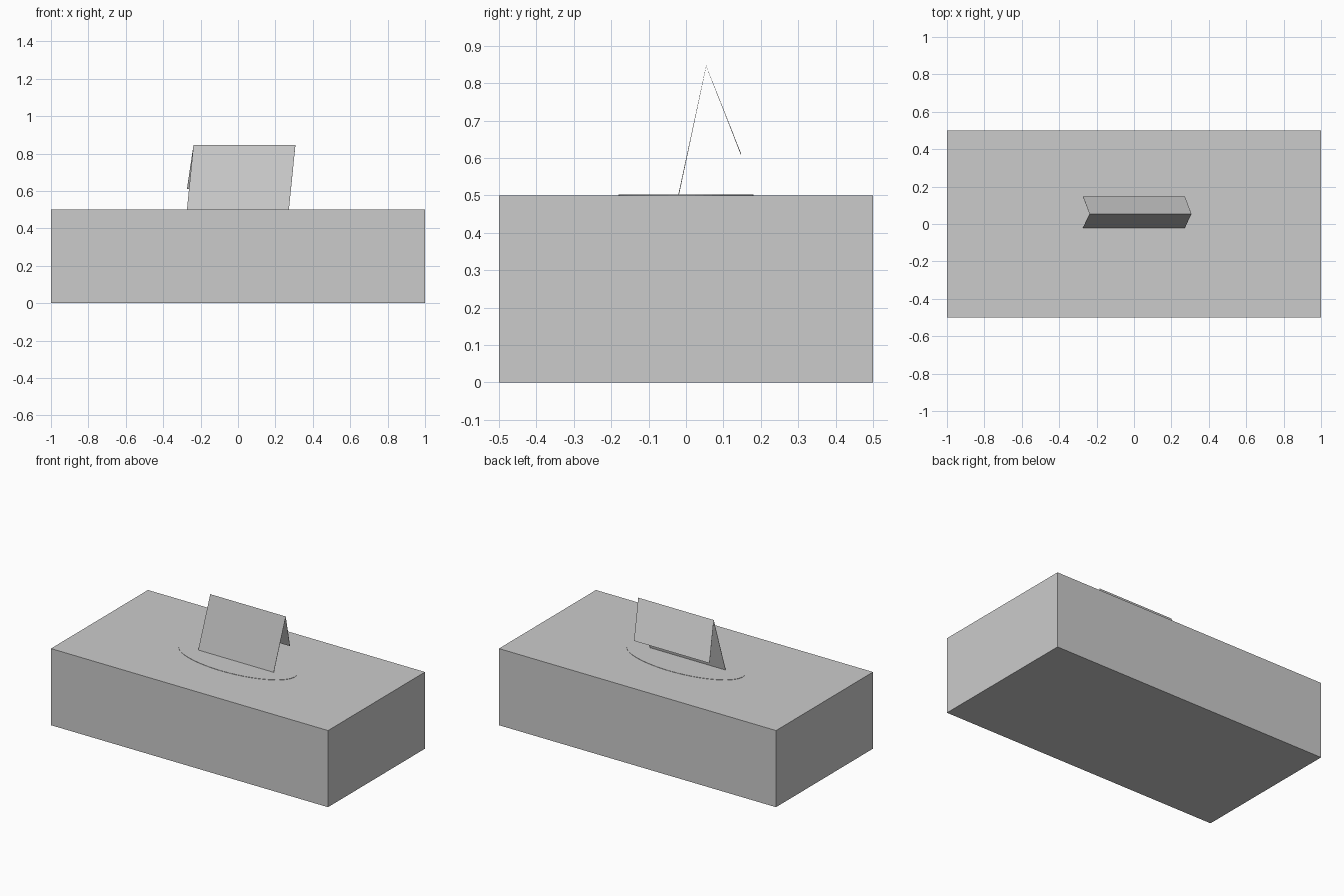
import bpy, bmesh
from mathutils import Matrix, Vector

cube = bpy.data.objects.get("Cube")
if cube:
    bpy.data.objects.remove(cube, do_unlink=True)

# One plain grey for the whole model
grey = bpy.data.materials.new("light_grey")
grey.use_nodes = True
colour = (0.6, 0.6, 0.6, 1)
grey.diffuse_color = colour
grey.node_tree.nodes["Principled BSDF"].inputs["Base Color"].default_value = colour


def add_part(name, bm):
    mesh = bpy.data.meshes.new(name)
    bm.to_mesh(mesh)
    bm.free()
    mesh.materials.append(grey)
    part = bpy.data.objects.new(name, mesh)
    bpy.context.collection.objects.link(part)
    return part


# Carton
bm = bmesh.new()
bmesh.ops.create_cube(bm, size=1, matrix=Matrix.Translation((0, 0, 0.25)) @ Matrix.Diagonal((2, 1, 0.5, 1)))
add_part("carton", bm)

# Thin oval around the opening
bm = bmesh.new()
bmesh.ops.create_cone(bm, cap_ends=True, segments=48, radius1=1, radius2=1, depth=1,
                      matrix=Matrix.Translation((0, 0, 0.5)) @ Matrix.Diagonal((0.41, 0.18, 0.004, 1)))
add_part("opening_oval", bm)

# Folded tissue: a slanted strip rising from the slot and flopping backwards
bm = bmesh.new()
width = Vector((0.545, 0, 0))
fold = [Vector(p) for p in ((-0.273, -0.02, 0.5), (-0.238, 0.054, 0.846), (-0.273, 0.147, 0.61))]
rows = [(bm.verts.new(p), bm.verts.new(p + width)) for p in fold]
for low, high in zip(rows, rows[1:]):
    bm.faces.new((low[0], low[1], high[1], high[0]))
tissue = add_part("tissue", bm)
sheet = tissue.modifiers.new("sheet_thickness", 'SOLIDIFY')
sheet.thickness = 0.002
sheet.offset = 0
